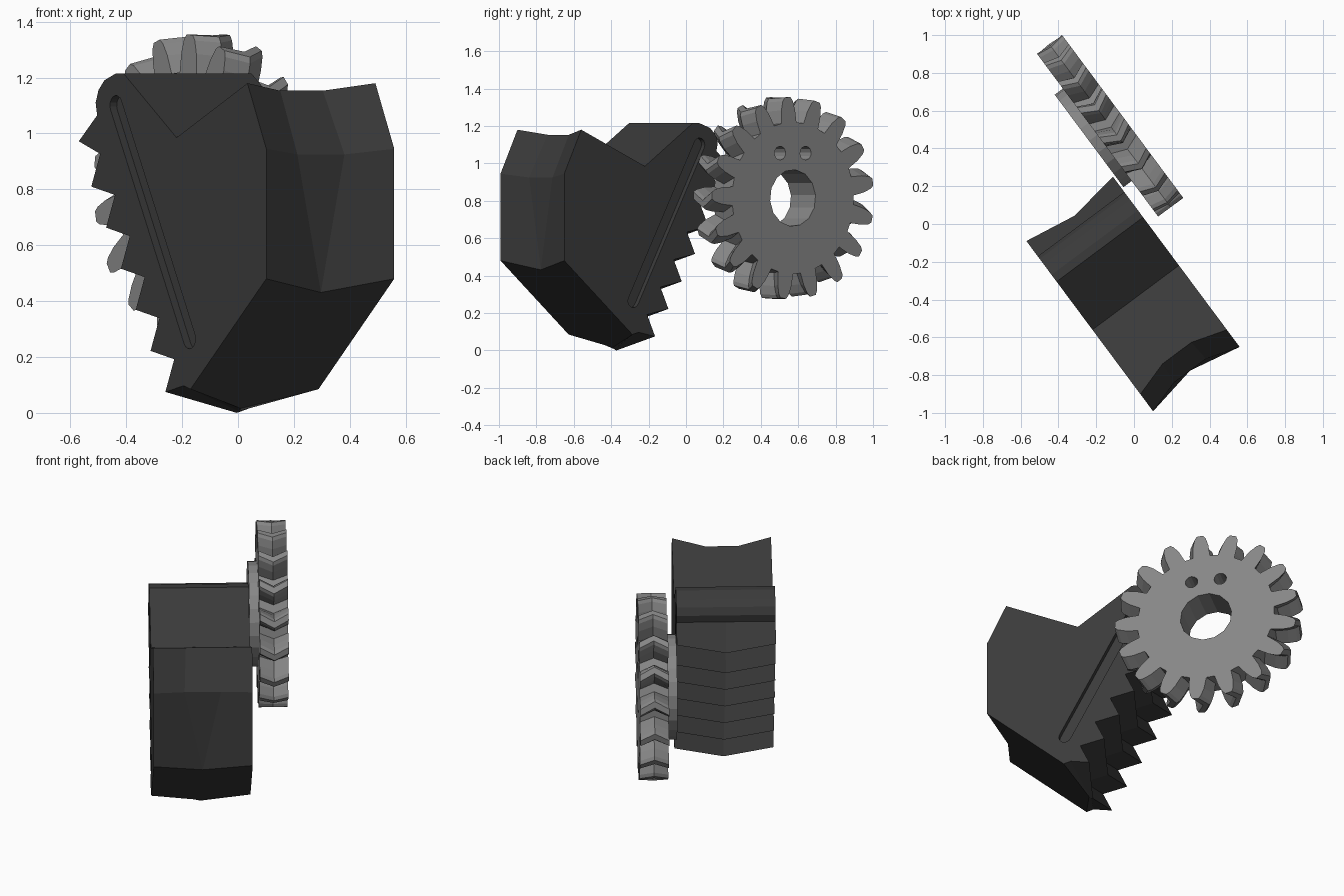
import bpy, bmesh, math
from mathutils import Vector

if "Cube" in bpy.data.objects:
    bpy.data.objects.remove(bpy.data.objects["Cube"])

# Local frame: u runs along the profile, w across the width (turned about z)
U, W = Vector((-0.597, 0.802, 0)), Vector((0.802, 0.597, 0))

def place(u, w, z):
    return U * u + W * w + Vector((0, 0, z))

def material(name, v):
    m = bpy.data.materials.new(name)
    m.diffuse_color = (v, v, v, 1)
    m.use_nodes = True
    m.node_tree.nodes["Principled BSDF"].inputs["Base Color"].default_value = m.diffuse_color
    return m

DARK = material("dark grey", 0.043)
GREY = material("mid grey", 0.24)

def loft(name, sections, mat):
    """Skin a list of equal-length rings of (u, w, z) points, capped at both ends."""
    bm = bmesh.new()
    rings = [[bm.verts.new(place(*p)) for p in s] for s in sections]
    n = len(rings[0])
    for a, b in zip(rings, rings[1:]):
        for i in range(n):
            j = (i + 1) % n
            bm.faces.new((a[i], a[j], b[j], b[i]))
    bm.faces.new(rings[0])
    bm.faces.new(rings[-1])
    bmesh.ops.remove_doubles(bm, verts=bm.verts, dist=1e-4)
    bmesh.ops.recalc_face_normals(bm, faces=bm.faces)
    me = bpy.data.meshes.new(name)
    bm.to_mesh(me)
    bm.free()
    me.materials.append(mat)
    ob = bpy.data.objects.new(name, me)
    bpy.context.collection.objects.link(ob)
    return ob

def circle(u, z, r, n, a0=0.0):
    return [(u + r * math.cos(a0 + 2 * math.pi * i / n),
             z + r * math.sin(a0 + 2 * math.pi * i / n)) for i in range(n)]

def prism(name, outline, w0, w1, mat):
    return loft(name, [[(u, w, z) for u, z in outline] for w in (w0, w1)], mat)

def cut(ob, cutters):
    for c in cutters:
        m = ob.modifiers.new("cut", 'BOOLEAN')
        m.operation, m.solver, m.object = 'DIFFERENCE', 'EXACT', c
    bpy.context.view_layer.objects.active = ob
    for m in list(ob.modifiers):
        bpy.ops.object.modifier_apply(modifier=m.name)

# Rack block: outer profile, end section (u, z) and middle section (u, z, flat half width)
W0, W1 = -0.511, 0.06
WM = (W0 + W1) / 2
back_end = [(-0.856, 0.48), (-0.856, 0.945), (-0.743, 1.18)]
back_mid = [(-0.80, 0.431, 0), (-0.80, 0.925, 0.105), (-0.684, 1.153, 0.095)]
head = [(-0.318, 0.985), (0, 1.215), (0.045, 1.215), (0.115, 1.19),
        (0.15, 1.155), (0.167, 1.11), (0.158, 1.065)]

# Teeth run down a sloped line; the middle section is shifted for the chevron
teeth = []
for k in range(-1, 6):
    tip = (0.193 - 0.0888 * k, 0.81 - 0.147 * k)
    if k == -1:
        tip = (0.268, 0.972)
    valley = (0.051 - 0.0888 * k, 0.78 - 0.147 * k)
    teeth += [tip, valley]
teeth[-1] = (-0.36, 0.097)
end = back_end + head + teeth + [(-0.402, 0.085)]
teeth_mid = [(u - 0.045, z - 0.075, 0) for u, z in teeth]
teeth_mid[-1] = (-0.308, 0.006, 0)
mid = back_mid + [(u, z, 0) for u, z in head] + teeth_mid + [(-0.32, 0.016, 0)]
block = loft("rack_block", [
    [(u, W0, z) for u, z in end],
    [(u, WM - k, z) for u, z, k in mid],
    [(u, WM + k, z) for u, z, k in mid],
    [(u, W1, z) for u, z in end]], DARK)

# Slanted round-ended groove in both sides of the block
top, low, R = Vector((0.045, 1.10)), Vector((-0.395, 0.265)), 0.036
ang = math.atan2(top.y - low.y, top.x - low.x)
slot = []
for c, start in ((top, ang - math.pi / 2), (low, ang + math.pi / 2)):
    slot += [(c.x + R * math.cos(start + math.pi * i / 8),
              c.y + R * math.sin(start + math.pi * i / 8)) for i in range(9)]
grooves = [prism("groove_cutter", slot, W0 - 0.05, W0 + 0.03, DARK),
           prism("groove_cutter", slot, W1 - 0.03, W1 + 0.05, DARK)]
cut(block, grooves)

# Gear with chevron teeth
CU, CZ, TEETH = 0.495, 0.815, 17
G0, G1 = 0.126, 0.292

def gear_ring(w, twist):
    pts = []
    for t in range(TEETH):
        a = math.radians(93.8) + 2 * math.pi * t / TEETH + twist
        for r, h in ((0.405, -0.125), (0.475, -0.095), (0.522, -0.062), (0.54, -0.035),
                     (0.54, 0.035), (0.522, 0.062), (0.475, 0.095), (0.405, 0.125)):
            pts.append((CU + r * math.cos(a + h), w, CZ + r * math.sin(a + h)))
    return pts

gear = loft("gear", [gear_ring(G0, 0), gear_ring((G0 + G1) / 2, 0.085),
                     gear_ring(G1, 0)], GREY)
hub = prism("gear_hub", circle(CU, CZ, 0.305, 24), 0.072, G0 + 0.004, GREY)

# Centre bore and two small holes
holes = [prism("hole_cutter", circle(u, z, r, n, 0.1), 0.0, 0.4, GREY)
         for u, z, r, n in ((CU, CZ, 0.152, 14), (CU - 0.085, CZ + 0.24, 0.037, 12),
                            (CU + 0.085, CZ + 0.24, 0.037, 12))]
cut(gear, holes)
cut(hub, holes)

# Remove the cutters
for c in grooves + holes:
    bpy.data.objects.remove(c)
